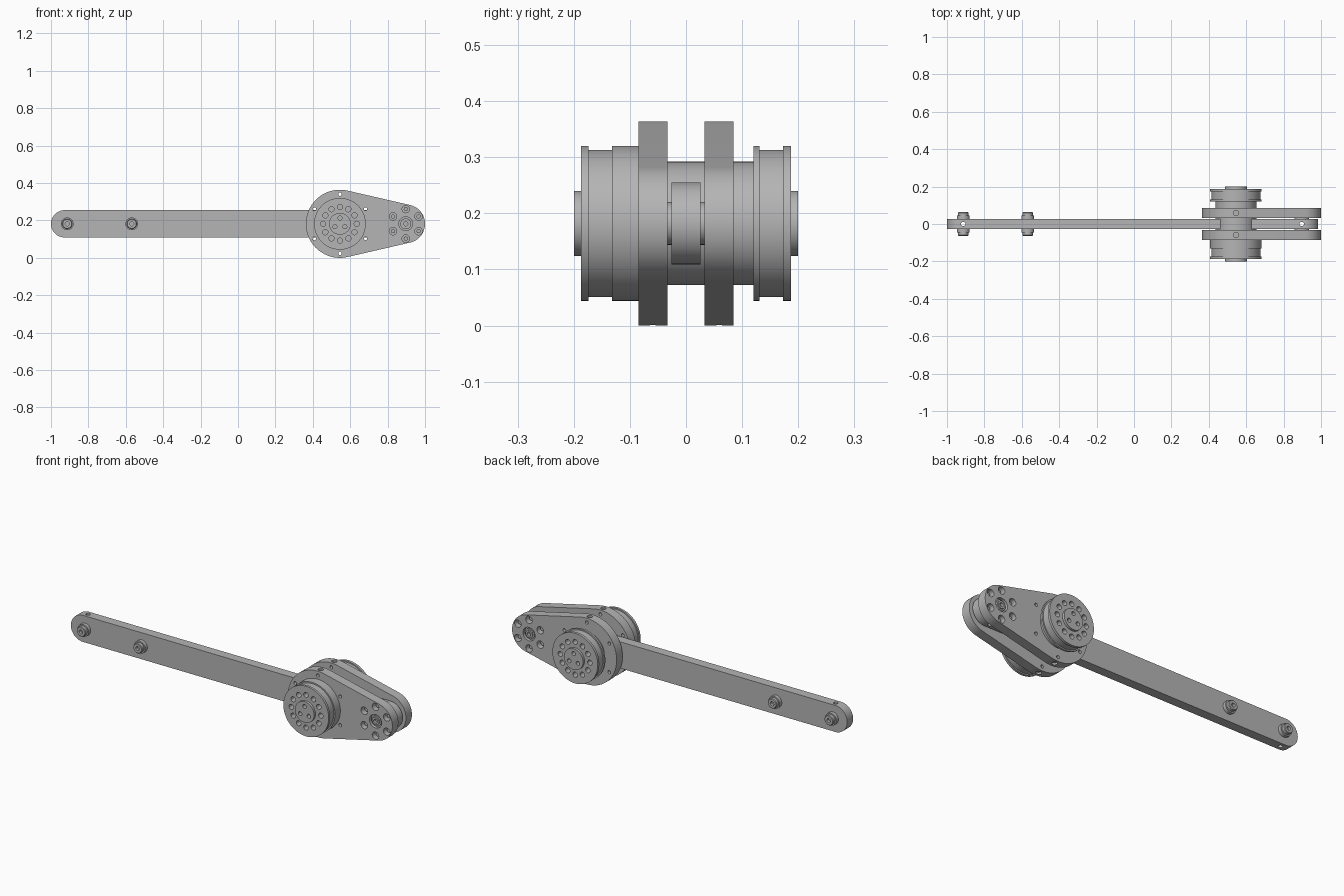
import bpy, bmesh, math
from mathutils import Vector

if "Cube" in bpy.data.objects:
    bpy.data.objects.remove(bpy.data.objects["Cube"])

ZC = 0.182            # height of the common axis line
XD, XE = 0.545, 0.897  # drum axis, end pivot axis
steel = bpy.data.materials.new("steel_grey")
steel.diffuse_color = (0.46, 0.46, 0.46, 1)
steel.use_nodes = True
steel.node_tree.nodes["Principled BSDF"].inputs["Base Color"].default_value = steel.diffuse_color


def make(name, bm):
    bmesh.ops.recalc_face_normals(bm, faces=bm.faces)
    me = bpy.data.meshes.new(name)
    bm.to_mesh(me)
    bm.free()
    me.materials.append(steel)
    ob = bpy.data.objects.new(name, me)
    bpy.context.collection.objects.link(ob)
    return ob


def add_lathe(bm, prof, x, z, seg, axis='Y'):
    """Revolve (position, radius) points about an axis through (x, z) or (x, y=0)."""
    rings = []
    for p, r in prof:
        ring = []
        for i in range(seg):
            a = 2 * math.pi * i / seg
            c, s = r * math.cos(a), r * math.sin(a)
            co = (x + c, p, z + s) if axis == 'Y' else (x + c, z + s, p)
            ring.append(bm.verts.new(co))
        rings.append(ring)
    for a, b in zip(rings, rings[1:]):
        for i in range(seg):
            j = (i + 1) % seg
            bm.faces.new((a[i], a[j], b[j], b[i]))
    bm.faces.new(rings[0])
    bm.faces.new(rings[-1])


def lathe(name, prof, x, seg=64):
    bm = bmesh.new()
    add_lathe(bm, prof, x, ZC, seg)
    return make(name, bm)


def prism(name, pts, y0, y1):
    """Extrude an x-z outline between two y values."""
    bm = bmesh.new()
    f = bm.faces.new([bm.verts.new((x, y0, z)) for x, z in pts])
    ext = bmesh.ops.extrude_face_region(bm, geom=[f])
    vs = [v for v in ext['geom'] if isinstance(v, bmesh.types.BMVert)]
    bmesh.ops.translate(bm, verts=vs, vec=Vector((0, y1 - y0, 0)))
    return make(name, bm)


def arc(x, r, a0, a1, n, z=ZC):
    return [(x + r * math.cos(a0 + (a1 - a0) * i / n), z + r * math.sin(a0 + (a1 - a0) * i / n))
            for i in range(n + 1)]


def ring(x, r, n, start=90):
    return [(x + r * math.cos(math.radians(start + 360 * i / n)),
             ZC + r * math.sin(math.radians(start + 360 * i / n))) for i in range(n)]


def cut(ob, holes, seg=20):
    """holes: list of (profile, x, z-or-y, axis), all subtracted at once."""
    bm = bmesh.new()
    for prof, x, z, axis in holes:
        add_lathe(bm, prof, x, z, seg, axis)
    cutter = make("cutter", bm)
    cutter.hide_render = True
    m = ob.modifiers.new("holes", 'BOOLEAN')
    m.operation, m.solver, m.object = 'DIFFERENCE', 'EXACT', cutter
    bpy.context.view_layer.objects.active = ob
    bpy.ops.object.modifier_apply(modifier=m.name)
    bpy.data.objects.remove(cutter, do_unlink=True)


def vertical(x, r=0.012):
    return ([(-0.1, r), (0.5, r)], x, 0, 'Z')


# Long arm with rounded ends and a vertical pin hole near each tip
h = 0.073
outline = arc(-1 + h, h, math.pi / 2, 3 * math.pi / 2, 24) + arc(0.985 - h, h, -math.pi / 2, math.pi / 2, 24)
arm = prism("arm", outline, -0.026, 0.026)
cut(arm, [vertical(-0.913), vertical(XE)])

# Stepped pins on the arm
for name, x in (("tip_pin", -0.913), ("middle_pin", -0.568)):
    half = [(0.048, 0.011), (0.063, 0.011), (0.063, 0.024), (0.06, 0.027),
            (0.045, 0.027), (0.045, 0.034), (0.02, 0.034)]
    pin = lathe(name, [(-p, r) for p, r in half] + half[::-1], x, 40)
    if name == "tip_pin":
        cut(pin, [vertical(x)])

# Teardrop side plates
R, r = 0.182, 0.103
t = math.acos((R - r) / (XE - XD))
tear = arc(XD, R, t, 2 * math.pi - t, 56) + arc(XE, r, -t, t, 32)
for name, s in (("front_plate", -1), ("back_plate", 1)):
    plate = prism(name, tear, s * 0.033, s * 0.085)
    holes = [([(-0.2, 0.009), (0.2, 0.009)], x, z, 'Y') for x, z in ring(XD, 0.158, 6)]
    # counterbored bolt holes around the pivot
    holes += [([(s * 0.05, 0.02), (s * 0.1, 0.02)], x, z, 'Y') for x, z in ring(XE, 0.079, 6)]
    # pivot bore
    holes.append(([(s * 0.068, 0.037), (s * 0.1, 0.037)], XE, ZC, 'Y'))
    cut(plate, holes, 28)
    # shallow radial pockets on the rim
    cut(plate, [([(0.353, 0.014), (0.4, 0.014)], XD, s * 0.059, 'Z'),
                ([(-0.05, 0.014), (0.011, 0.014)], XD, s * 0.059, 'Z')])
    # bolts sunk in the counterbores
    bm = bmesh.new()
    for x, z in ring(XE, 0.079, 6):
        add_lathe(bm, [(s * 0.045, 0.011), (s * 0.066, 0.011)], x, z, 20)
    make(name.replace("plate", "bolts"), bm)

# Pivot pin through the narrow end, with spacer washers between arm and plates
half = [(0.068, 0.011), (0.085, 0.011), (0.085, 0.021), (0.078, 0.021),
        (0.078, 0.029), (0.04, 0.029), (0.04, 0.038), (0.02, 0.038)]
pivot = lathe("pivot_pin", [(-p, q) for p, q in half] + half[::-1], XE, 40)
cut(pivot, [vertical(XE)])

# Grooved drum on one axle, broader shoulder at the front
prof = [(-0.2, 0.058), (-0.187, 0.058), (-0.187, 0.138), (-0.174, 0.138), (-0.174, 0.131),
        (-0.132, 0.131), (-0.132, 0.138), (-0.08, 0.138), (-0.08, 0.11),
        (0.12, 0.11), (0.12, 0.138), (0.131, 0.138), (0.131, 0.131),
        (0.173, 0.131), (0.173, 0.138), (0.187, 0.138), (0.187, 0.058), (0.2, 0.058)]
drum = lathe("drum", prof, XD, 80)
holes = []
for s in (-1, 1):
    holes += [([(s * 0.15, 0.014), (s * 0.22, 0.014)], x, z, 'Y') for x, z in ring(XD, 0.09, 12)]
    holes += [([(s * 0.17, 0.011), (s * 0.22, 0.011)], x, z, 'Y') for x, z in ring(XD, 0.031, 3)]
cut(drum, holes)

# Smooth curved walls, keep edges crisp
for ob in bpy.context.collection.objects:
    bpy.ops.object.select_all(action='DESELECT')
    ob.select_set(True)
    bpy.context.view_layer.objects.active = ob
    bpy.ops.object.shade_smooth_by_angle(angle=math.radians(30))
